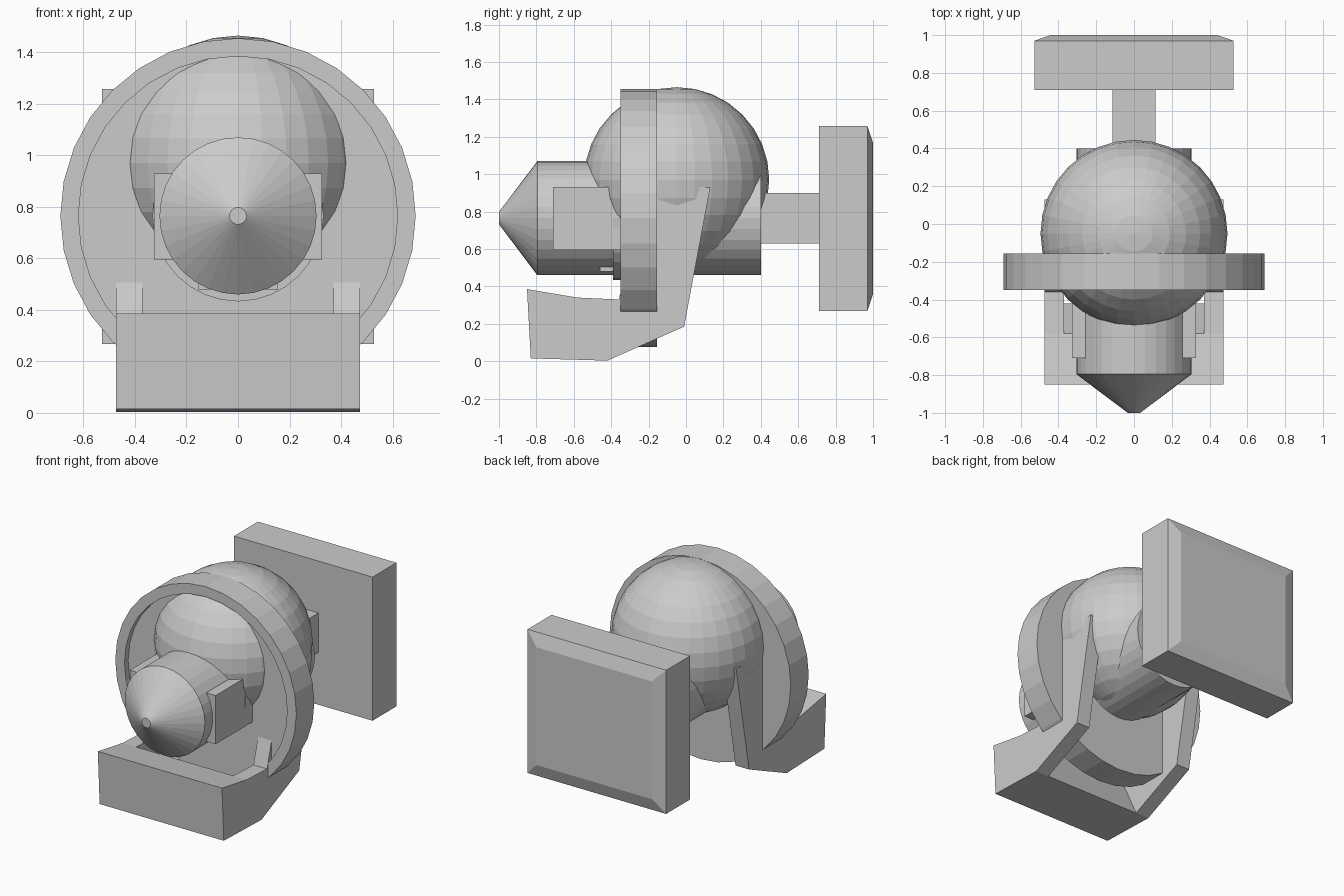
import bpy, bmesh, math
from mathutils import Matrix, Vector

if "Cube" in bpy.data.objects:
    bpy.data.objects.remove(bpy.data.objects["Cube"], do_unlink=True)

GREY = (0.6, 0.6, 0.6, 1)
mat = bpy.data.materials.new("plain grey")
mat.use_nodes = True
mat.diffuse_color = GREY
mat.node_tree.nodes["Principled BSDF"].inputs["Base Color"].default_value = GREY

AXIS_Z = 0.765  # height of the barrel and ring axis


def finish(name, bm):
    bmesh.ops.recalc_face_normals(bm, faces=bm.faces)
    mesh = bpy.data.meshes.new(name)
    bm.to_mesh(mesh)
    bm.free()
    mesh.materials.append(mat)
    obj = bpy.data.objects.new(name, mesh)
    bpy.context.scene.collection.objects.link(obj)
    return obj


def box(name, x, y, z):
    bm = bmesh.new()
    bmesh.ops.create_cube(bm, size=1)
    for v in bm.verts:
        v.co = Vector([r[0] + (c + 0.5) * (r[1] - r[0]) for c, r in zip(v.co, (x, y, z))])
    return finish(name, bm)


def lathe(name, profile, segments=32):
    """Closed turned shape along y from (y, radius) stations."""
    bm = bmesh.new()
    rings = []
    for y, r in profile:
        angles = [math.tau * i / segments for i in range(segments)]
        rings.append([bm.verts.new((r * math.cos(a), y, AXIS_Z + r * math.sin(a))) for a in angles])
    for a, b in zip(rings, rings[1:]):
        for i in range(segments):
            j = (i + 1) % segments
            bm.faces.new((a[i], a[j], b[j], b[i]))
    bm.faces.new(rings[0])
    bm.faces.new(rings[-1])
    return finish(name, bm)


def side_profile(name, points, x0, x1):
    """Extrude a (y, z) outline from x0 to x1."""
    bm = bmesh.new()
    face = bm.faces.new([bm.verts.new((x0, y, z)) for y, z in points])
    ext = bmesh.ops.extrude_face_region(bm, geom=[face])
    verts = [g for g in ext["geom"] if isinstance(g, bmesh.types.BMVert)]
    bmesh.ops.translate(bm, verts=verts, vec=(x1 - x0, 0, 0))
    return finish(name, bm)


# Central ball
bm = bmesh.new()
bmesh.ops.create_uvsphere(bm, u_segments=32, v_segments=16, radius=0.495,
                          matrix=Matrix.Translation((0, -0.05, 0.97)))
finish("ball", bm)

# Barrel with blunt conical nose, collar, and rimmed disc with a shallow front recess
lathe("barrel", [(-1, 0.033), (-0.795, 0.305), (0.4, 0.305)])
lathe("collar", [(-0.39, 0.332), (-0.25, 0.332)])
lathe("rimmed_disc", [(-0.31, 0.62), (-0.35, 0.62), (-0.35, 0.69), (-0.155, 0.69)])

# Blocks on the barrel
box("lower_lug", (-0.155, 0.155), (-0.46, -0.3), (0.48, 0.7))
for side, s in (("left", 1), ("right", -1)):
    box(side + "_cheek_block", sorted((s * 0.25, s * 0.327)), (-0.71, -0.3), (0.595, 0.93))

# Cradle: front block and two rising arms
side_profile("cradle_front", [(-0.85, 0.385), (-0.83, 0.015), (-0.42, 0.003), (-0.58, 0.34)],
             -0.37, 0.37)
arm = [(-0.85, 0.385), (-0.83, 0.015), (-0.42, 0.003), (-0.01, 0.185),
       (0.13, 0.93), (-0.19, 0.93), (-0.36, 0.33), (-0.58, 0.34)]
for side, s in (("left", 1), ("right", -1)):
    side_profile(side + "_cradle_arm", arm, s * 0.37, s * 0.473)

# Rear stem and bevelled mounting plate
box("rear_stem", (-0.115, 0.115), (0.3, 0.75), (0.628, 0.9))
plate = box("mounting_plate", (-0.528, 0.528), (0.71, 0.97), (0.268, 1.257))
bm = bmesh.new()
bm.from_mesh(plate.data)
back = max(bm.faces, key=lambda f: f.calc_center_median().y)
ext = bmesh.ops.extrude_face_region(bm, geom=[back])
bmesh.ops.delete(bm, geom=[back], context='FACES_ONLY')
for v in [g for g in ext["geom"] if isinstance(g, bmesh.types.BMVert)]:
    v.co = Vector((v.co.x * 0.835, 1.0, AXIS_Z + (v.co.z - AXIS_Z) * 0.82))
bmesh.ops.recalc_face_normals(bm, faces=bm.faces)
bm.to_mesh(plate.data)
bm.free()
